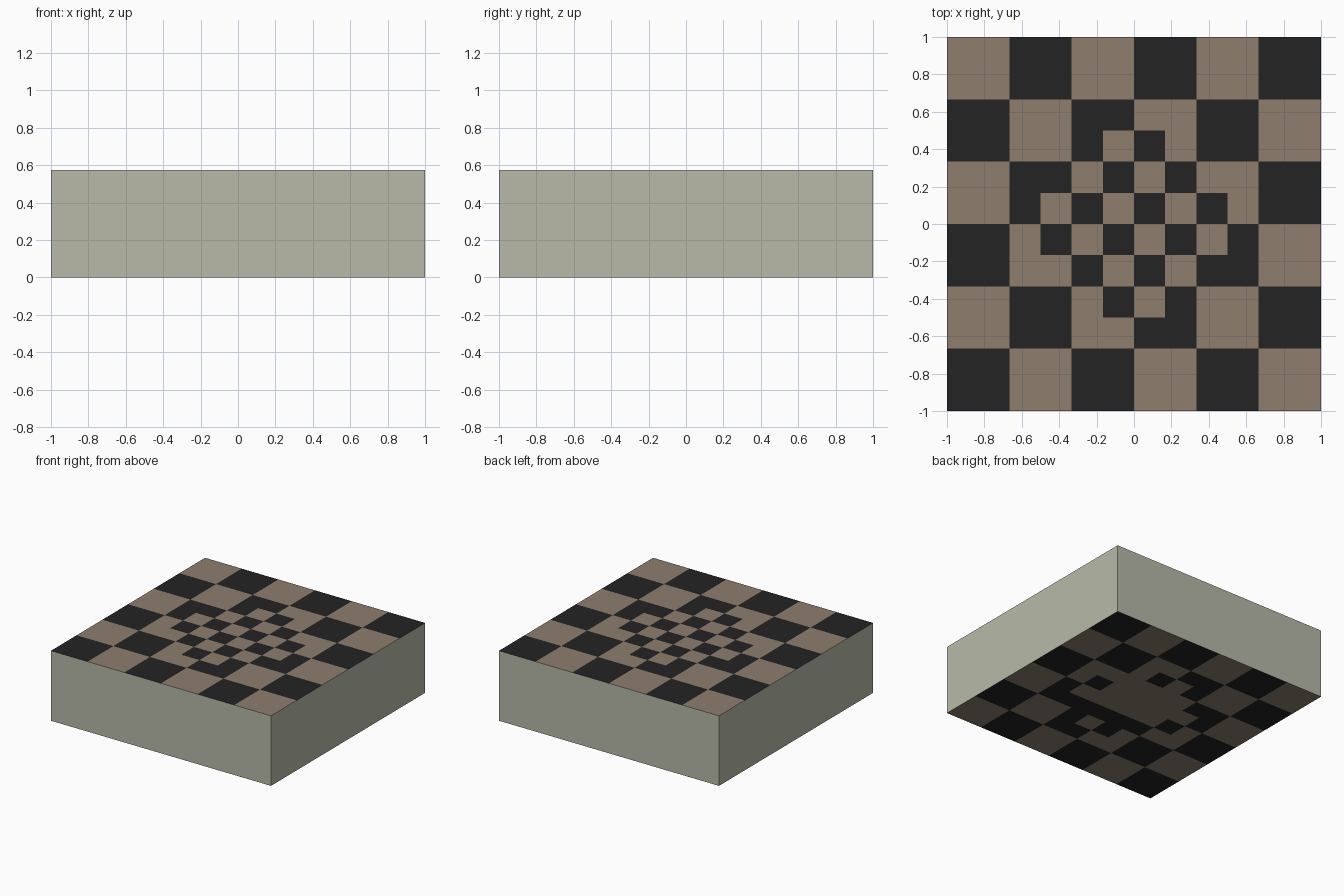
import bpy, bmesh

if "Cube" in bpy.data.objects:
    bpy.data.objects.remove(bpy.data.objects["Cube"])

HEIGHT = 0.575
N = 12  # fine cells per side


def srgb(r, g, b):
    lin = lambda c: (c / 255 / 12.92) if c < 11 else ((c / 255 + 0.055) / 1.055) ** 2.4
    return (lin(r), lin(g), lin(b), 1)


def material(name, rgb):
    m = bpy.data.materials.new(name)
    m.diffuse_color = srgb(*rgb)
    m.use_nodes = True
    m.node_tree.nodes["Principled BSDF"].inputs["Base Color"].default_value = m.diffuse_color
    return m


stone = material("pale_grey_green", (184, 186, 169))
brown = material("warm_brown", (142, 126, 111))
dark = material("charcoal", (35, 35, 35))


def finish(bm, name, mats):
    me = bpy.data.meshes.new(name)
    bm.to_mesh(me)
    bm.free()
    for m in mats:
        me.materials.append(m)
    ob = bpy.data.objects.new(name, me)
    bpy.context.collection.objects.link(ob)


def top_rule(i, j):
    # fine checks inside a central diamond, double-size checks around it
    if abs(i - 5.5) + abs(j - 5.5) <= 3:
        return (i + j) % 2 == 0
    return (i // 2 + j // 2) % 2 == 0


def bottom_rule(i, j):
    # same border, plain centre with one dark strip towards the front
    if 4 <= i <= 7 and 4 <= j <= 7:
        return j == 4
    return top_rule(i, j)


def checker_panel(name, z, rule, flip):
    bm = bmesh.new()
    bmesh.ops.create_grid(bm, x_segments=N, y_segments=N, size=1)
    for f in bm.faces:
        c = f.calc_center_median()
        f.material_index = int(rule(int((c.x + 1) * N / 2), int((c.y + 1) * N / 2)))
    if flip:
        bmesh.ops.reverse_faces(bm, faces=bm.faces[:])
    bmesh.ops.translate(bm, verts=bm.verts[:], vec=(0, 0, z))
    finish(bm, name, [brown, dark])


# four plain side walls
bm = bmesh.new()
bmesh.ops.create_cube(bm, size=1)
bmesh.ops.delete(bm, geom=[f for f in bm.faces if abs(f.normal.z) > 0.5], context='FACES_ONLY')
for v in bm.verts:
    v.co = (v.co.x * 2, v.co.y * 2, (v.co.z + 0.5) * HEIGHT)
finish(bm, "side_walls", [stone])

# checked top and bottom
checker_panel("checked_top", HEIGHT, top_rule, False)
checker_panel("checked_bottom", 0, bottom_rule, True)
